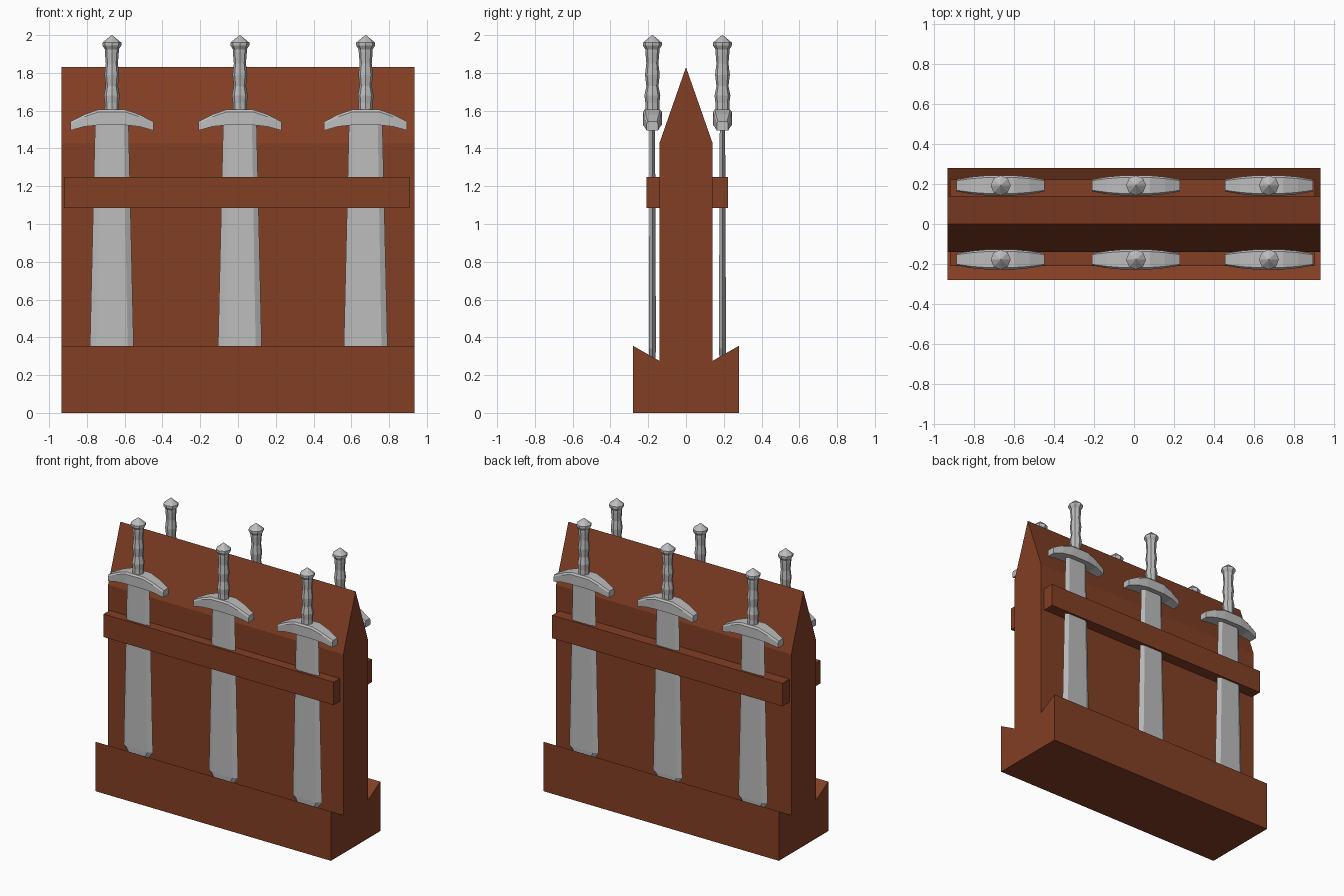
import bpy, bmesh, math

if "Cube" in bpy.data.objects:
    bpy.data.objects.remove(bpy.data.objects["Cube"])


def material(name, rgb):
    m = bpy.data.materials.new(name)
    m.diffuse_color = (*rgb, 1)
    m.use_nodes = True
    m.node_tree.nodes["Principled BSDF"].inputs["Base Color"].default_value = m.diffuse_color
    return m


WOOD = material("brown wood", (0.225, 0.049, 0.018))
STEEL = material("grey steel", (0.51, 0.51, 0.51))


def loft(name, rings, mat):
    """Skin a list of equal-length point rings and cap both ends."""
    bm = bmesh.new()
    loops = [[bm.verts.new(p) for p in ring] for ring in rings]
    n = len(loops[0])
    for a, b in zip(loops, loops[1:]):
        for i in range(n):
            j = (i + 1) % n
            bm.faces.new((a[i], a[j], b[j], b[i]))
    bm.faces.new(loops[0][::-1])
    bm.faces.new(loops[-1])
    bmesh.ops.recalc_face_normals(bm, faces=bm.faces)
    me = bpy.data.meshes.new(name)
    bm.to_mesh(me)
    bm.free()
    me.materials.append(mat)
    ob = bpy.data.objects.new(name, me)
    bpy.context.collection.objects.link(ob)
    return ob


# Rack: board with pitched top and a sloped trough on each side
half = [(0.28, 0), (0.28, 0.355), (0.14, 0.275), (0.14, 1.43)]
profile = half + [(0, 1.83)] + [(-y, z) for y, z in reversed(half)]
loft("rack_body", [[(x, y, z) for y, z in profile] for x in (-0.935, 0.935)], WOOD)


# Rails holding the blades
def rail(name, y0, y1):
    section = [(y0, 1.085), (y1, 1.085), (y1, 1.25), (y0, 1.25)]
    loft(name, [[(x, y, z) for y, z in section] for x in (-0.922, 0.908)], WOOD)


rail("front_rail", -0.21, -0.135)
rail("back_rail", 0.135, 0.223)


def sword(label, cx, cy):
    # Blade: flattened hexagonal section (z, half width, half thickness)
    rings = []
    for z, w, t in [(1.56, 0.088, 0.014), (0.34, 0.116, 0.019),
                    (0.29, 0.08, 0.016), (0.22, 0.02, 0.005)]:
        f = w * 0.72
        rings.append([(-w, 0, z), (-f, -t, z), (f, -t, z),
                      (w, 0, z), (f, t, z), (-f, t, z)])
    parts = [loft("blade_" + label, rings, STEEL)]

    # Guard: drooping bar (x, half depth, bottom z, top z)
    side = [(0.22, 0.03, 1.495, 1.542), (0.145, 0.043, 1.516, 1.58),
            (0.07, 0.05, 1.524, 1.606)]
    stations = [(-x, d, b, t) for x, d, b, t in side] + side[::-1]
    rings = [[(x, -d, b), (x, d, b), (x, d, t - 0.012), (x, d * 0.8, t),
              (x, -d * 0.8, t), (x, -d, t - 0.012)] for x, d, b, t in stations]
    parts.append(loft("guard_" + label, rings, STEEL))

    # Grip and pointed pommel: eight-sided turned profile (z, radius)
    turned = [(1.59, 0.038), (1.64, 0.037), (1.68, 0.042), (1.73, 0.032),
              (1.79, 0.039), (1.85, 0.032), (1.91, 0.037), (1.925, 0.037),
              (1.945, 0.05), (1.96, 0.05), (2.0, 0.002)]
    rings = [[(r * math.cos(k * math.pi / 4), r * math.sin(k * math.pi / 4), z)
              for k in range(8)] for z, r in turned]
    parts.append(loft("grip_" + label, rings, STEEL))
    for p in parts:
        p.location = (cx, cy, 0)


for row, y in (("front", -0.178), ("back", 0.193)):
    for col, x in (("left", -0.668), ("middle", 0.01), ("right", 0.676)):
        sword(f"{row}_{col}", x, y)
